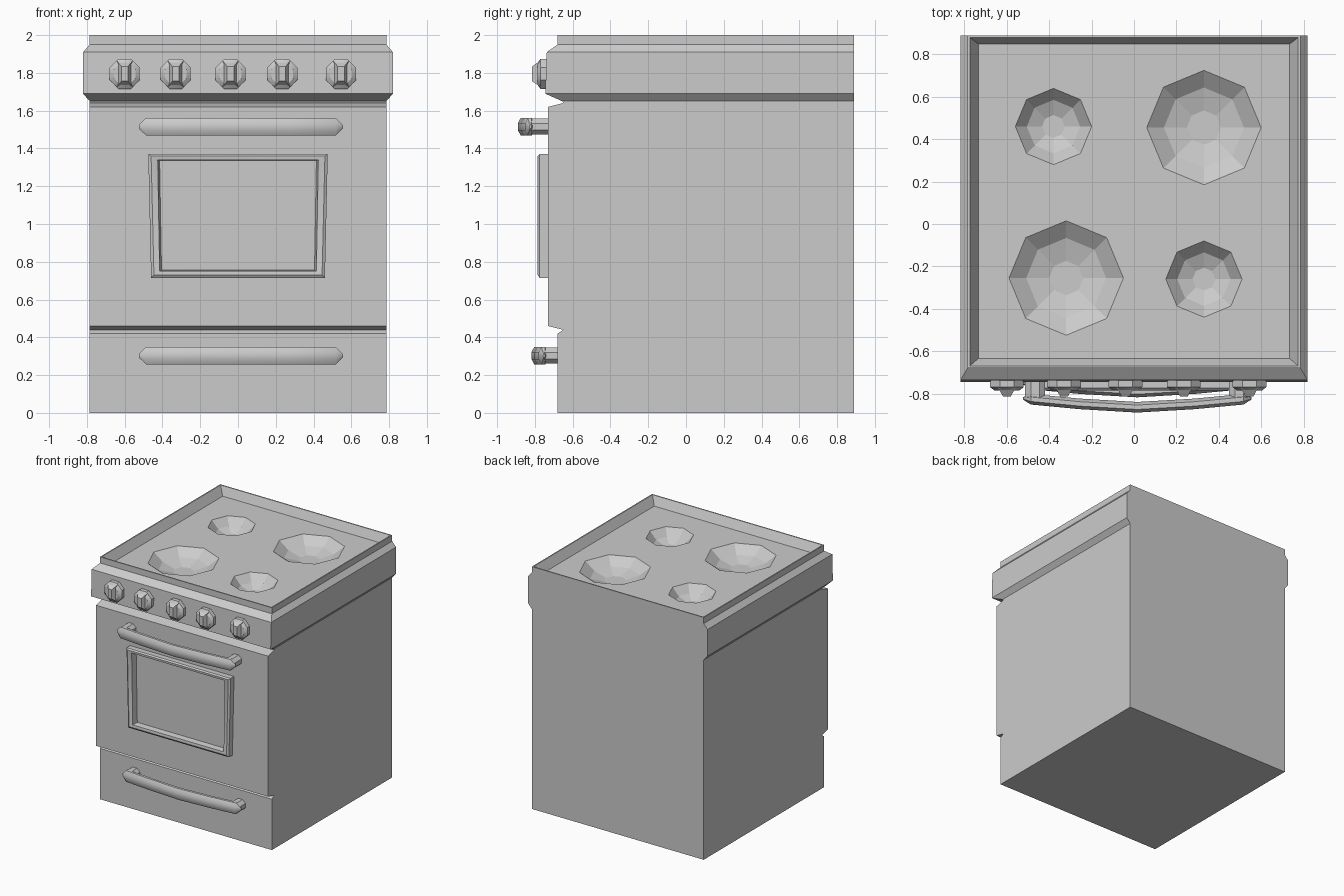
import bpy, bmesh
from math import cos, sin, pi, radians

if "Cube" in bpy.data.objects:
    bpy.data.objects.remove(bpy.data.objects["Cube"])


def loft(name, stacks, hidden=False):
    """Bridge rings of points; every stack is a closed, capped solid."""
    bm = bmesh.new()
    for rings in stacks:
        vs = [[bm.verts.new(p) for p in ring] for ring in rings]
        n = len(vs[0])
        for a, b in zip(vs, vs[1:]):
            for i in range(n):
                j = (i + 1) % n
                bm.faces.new((a[i], a[j], b[j], b[i]))
        bm.faces.new(vs[0][::-1])
        bm.faces.new(vs[-1])
    bmesh.ops.recalc_face_normals(bm, faces=bm.faces[:])
    me = bpy.data.meshes.new(name)
    bm.to_mesh(me)
    bm.free()
    ob = bpy.data.objects.new(name, me)
    bpy.context.collection.objects.link(ob)
    if hidden:
        ob.hide_render = True
        ob.hide_set(True)
    else:
        bpy.ops.object.select_all(action='DESELECT')
        ob.select_set(True)
        bpy.context.view_layer.objects.active = ob
        bpy.ops.object.shade_smooth_by_angle(angle=radians(35))
    return ob


def rect(z, hx, y0, y1=0.89):
    return [(-hx, y0, z), (hx, y0, z), (hx, y1, z), (-hx, y1, z)]


def ring_z(cx, cy, z, r, n=8):
    return [(cx + r * cos(2 * pi * i / n), cy + r * sin(2 * pi * i / n), z) for i in range(n)]


def ring_y(cx, y, cz, rx, rz, n=8, turn=pi / 8):
    return [(cx + rx * cos(2 * pi * i / n + turn), y, cz + rz * sin(2 * pi * i / n + turn))
            for i in range(n)]


# Body: drawer, door, flared control band, rim and sunken cooktop
body = loft("stove_body", [[
    rect(0, .785, -.68), rect(.42, .785, -.68), rect(.44, .785, -.65), rect(.46, .785, -.73),
    rect(1.62, .785, -.73), rect(1.64, .785, -.65), rect(1.65, .785, -.655),
    rect(1.69, .82, -.745), rect(1.91, .82, -.737), rect(1.95, .785, -.68), rect(2, .785, -.68),
    rect(2, .775, -.67, .88), rect(1.93, .735, -.635, .85)]])

# Burner dishes cut into the cooktop
burners = [(-.32, -.255, .27), (.33, .455, .27), (-.38, .46, .18), (.33, -.26, .18)]
cutter = loft("burner_cutter", [[
    ring_z(x, y, z, r * k) for z, k in ((1.84, .3), (1.87, .7), (1.93, 1), (1.97, 1.0))]
    for x, y, r in burners], hidden=True)
mod = body.modifiers.new("burner_dishes", 'BOOLEAN')
mod.operation, mod.solver, mod.object = 'DIFFERENCE', 'EXACT', cutter

# Oven window frame, slightly wider at the top, with recessed glass


def frame(y, xt, xb, zt, zb):
    return [(-xb, y, zb), (xb, y, zb), (xt, y, zt), (-xt, y, zt)]


loft("oven_window_frame", [[
    frame(-.72, .475, .46, 1.37, .715), frame(-.775, .475, .46, 1.37, .715),
    frame(-.785, .46, .445, 1.36, .73), frame(-.78, .425, .415, 1.34, .75),
    frame(-.735, .415, .405, 1.335, .757)]])

# Knobs: octagonal base with a vertical tapered grip
for k, x in enumerate((-.6, -.33, -.04, .235, .545)):
    z = 1.795
    grip = [ring_y(x, y, z, rx, rz, 4, pi / 4)
            for y, rx, rz in ((-.77, .06, .1), (-.815, .025, .055))]
    base = [ring_y(x, y, z, r, r) for y, r in ((-.72, .086), (-.77, .086), (-.787, .062))]
    loft(f"knob_{k + 1}", [base, grip])


# Handles: bowed bar with pointed ends on two legs
def handle(name, z, face, front):
    cx, half = .015, .54
    bar = []
    for t, s in ((-1, .2), (-.93, 1), (-.5, 1), (0, 1), (.5, 1), (.93, 1), (1, .2)):
        y = front + .025 + .042 * abs(t) ** 1.4
        bar.append([(cx + half * t, y + .025 * s * cos(2 * pi * i / 8 + pi / 8) / cos(pi / 8),
                     z + .046 * s * sin(2 * pi * i / 8 + pi / 8) / cos(pi / 8)) for i in range(8)])
    legs = [[ring_y(cx + d * .482, y, z, .052, .046) for y in (face + .02, front + .06)]
            for d in (-1, 1)]
    loft(name, [bar] + legs)


handle("door_handle", 1.515, -.73, -.89)
handle("drawer_handle", .303, -.68, -.818)
